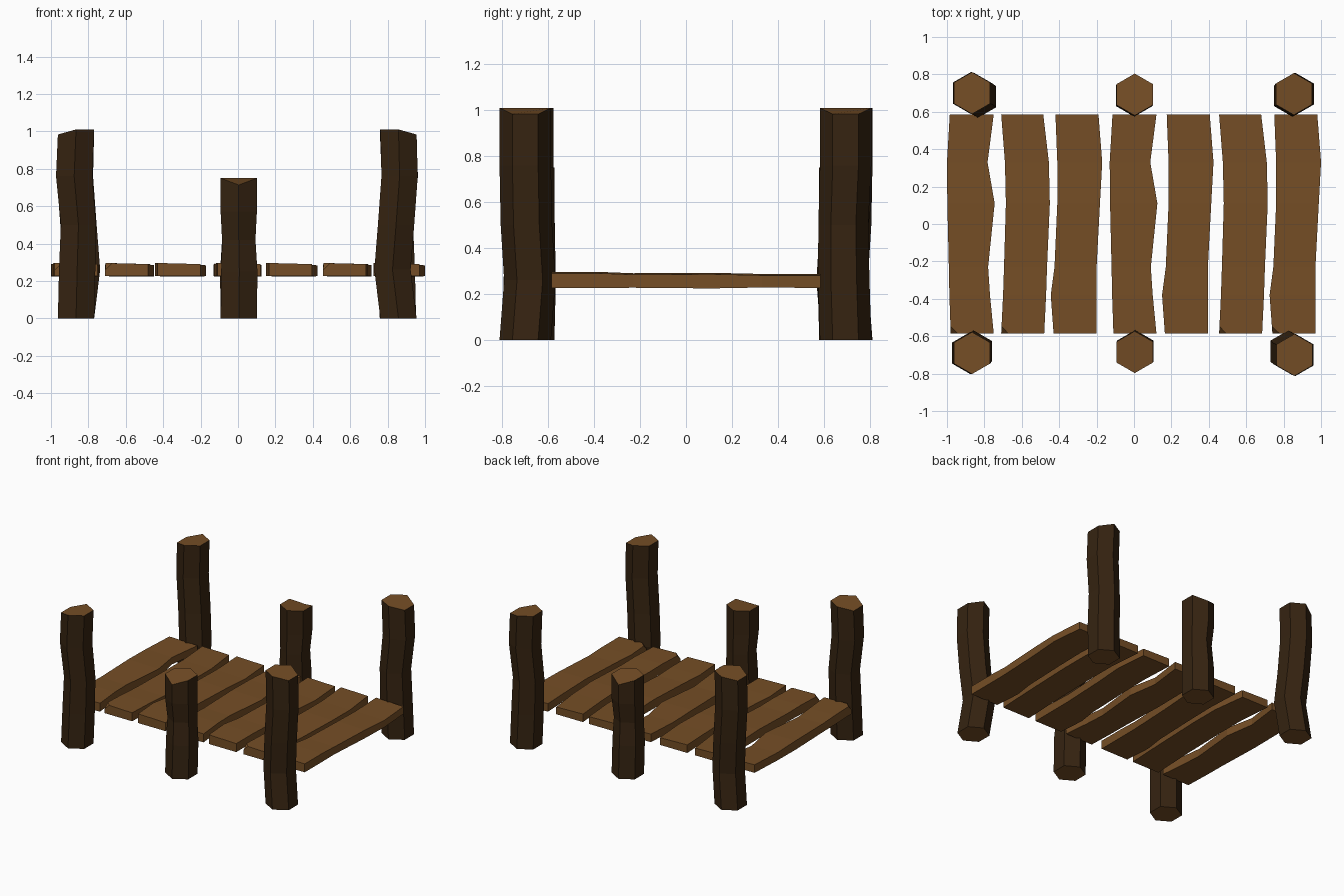
import bpy, bmesh, math

if "Cube" in bpy.data.objects:
    bpy.data.objects.remove(bpy.data.objects["Cube"])

def material(name, rgb):
    m = bpy.data.materials.new(name)
    m.diffuse_color = (*rgb, 1)
    m.use_nodes = True
    m.node_tree.nodes["Principled BSDF"].inputs["Base Color"].default_value = m.diffuse_color
    return m

CUT = material("cut wood", (0.178, 0.076, 0.019))
BARK = material("dark bark", (0.036, 0.017, 0.0055))

def loft(name, rings, mats):
    """Skin equal-sized rings of points and cap both ends."""
    bm = bmesh.new()
    vs = [[bm.verts.new(p) for p in r] for r in rings]
    n = len(rings[0])
    for a, b in zip(vs, vs[1:]):
        for i in range(n):
            j = (i + 1) % n
            bm.faces.new((a[i], a[j], b[j], b[i])).material_index = len(mats) - 1
    bm.faces.new(vs[0][::-1])
    bm.faces.new(vs[-1])
    return finish(name, bm, mats)

def finish(name, bm, mats):
    bmesh.ops.recalc_face_normals(bm, faces=bm.faces)
    me = bpy.data.meshes.new(name)
    bm.to_mesh(me)
    bm.free()
    for m in mats:
        me.materials.append(m)
    ob = bpy.data.objects.new(name, me)
    bpy.context.collection.objects.link(ob)
    return ob

# Planks: three wavy outlines (left and right edge from front to back), reused
YS = (-.585, -.38, -.23, .11, .33, .585)
TOP = (.296, .296, .29, .292, .287, .287)
BOTTOM = (.226, .226, .227, .224, .228, .226)
EDGES = {
    "A": ((-.11, -.117, -.12, -.128, -.13, -.115), (.12, .10, .09, .125, .087, .12)),
    "B": ((-.12, -.135, -.115, -.10, -.10, -.11), (.11, .11, .11, .128, .14, .12)),
    "C": ((-.125, -.115, -.11, -.10, -.105, -.125), (.105, .115, .12, .135, .13, .10)),
}
PLANKS = (("A", -.87, 1), ("C", -.585, 1), ("B", -.31, 0), ("A", 0, 0),
          ("B", .285, 0), ("C", .58, 1), ("B", .86, 1))
for k, (shape, cx, chipped) in enumerate(PLANKS):
    rings = []
    for y, l, r, t, b in zip(YS, *EDGES[shape], TOP, BOTTOM):
        rings.append([(cx + l, y, b), (cx + r, y, b), (cx + r, y, t - .006), (cx + l, y, t)])
    ob = loft(f"plank_{k + 1}", rings, [CUT])
    if chipped:  # broken front left corner
        bm = bmesh.new()
        bm.from_mesh(ob.data)
        corner = min(bm.verts, key=lambda v: v.co.x - cx + 3 * v.co.y - 3 * v.co.z)
        bmesh.ops.bevel(bm, geom=[corner], offset=.038, segments=1, affect='VERTICES')
        bm.to_mesh(ob.data)
        bm.free()

# Posts: hexagonal trunks as (height, shift x, shift y, scale), each with a slanted top
BENT = ((0, 0, 0, 1), (.26, .032, -.02, 1), (.5, .013, -.005, 1), (.76, -.006, 0, 1), (1.01, 0, 0, 1))
WAVY = ((0, 0, 0, 1), (.26, .006, .008, 1), (.5, .013, .01, .97), (.76, -.01, 0, 1), (1.01, 0, 0, 1))
SHORT = ((0, 0, 0, 1), (.25, .003, .006, 1), (.42, 0, .012, .92), (.57, 0, 0, 1), (.75, 0, 0, 1))

def post(name, cx, cy, path, turn, tall):
    rings = []
    for h, dx, dy, s in path:
        ring = []
        for i in range(6):
            a = math.radians(30 + 60 * i)
            x, y = .112 * s * math.cos(a), .112 * s * math.sin(a)
            z = h
            if path[-1][0] == h:  # lower the outward side of the top
                if tall and x * cx > .005:
                    z -= .027
                if not tall and y * cy > .06:
                    z -= .037
            ring.append((cx + turn * dx + x, cy + turn * dy + y, z))
        rings.append(ring)
    loft(name, rings, [CUT, BARK])

post("back_left_post", -.866, .70, BENT, 1, True)
post("front_right_post", .858, -.70, BENT, -1, True)
post("front_left_post", -.866, -.69, WAVY, 1, True)
post("back_right_post", .855, .695, WAVY, -1, True)
post("front_middle_post", .004, -.685, SHORT, 1, False)
post("back_middle_post", .004, .692, SHORT, -1, False)
